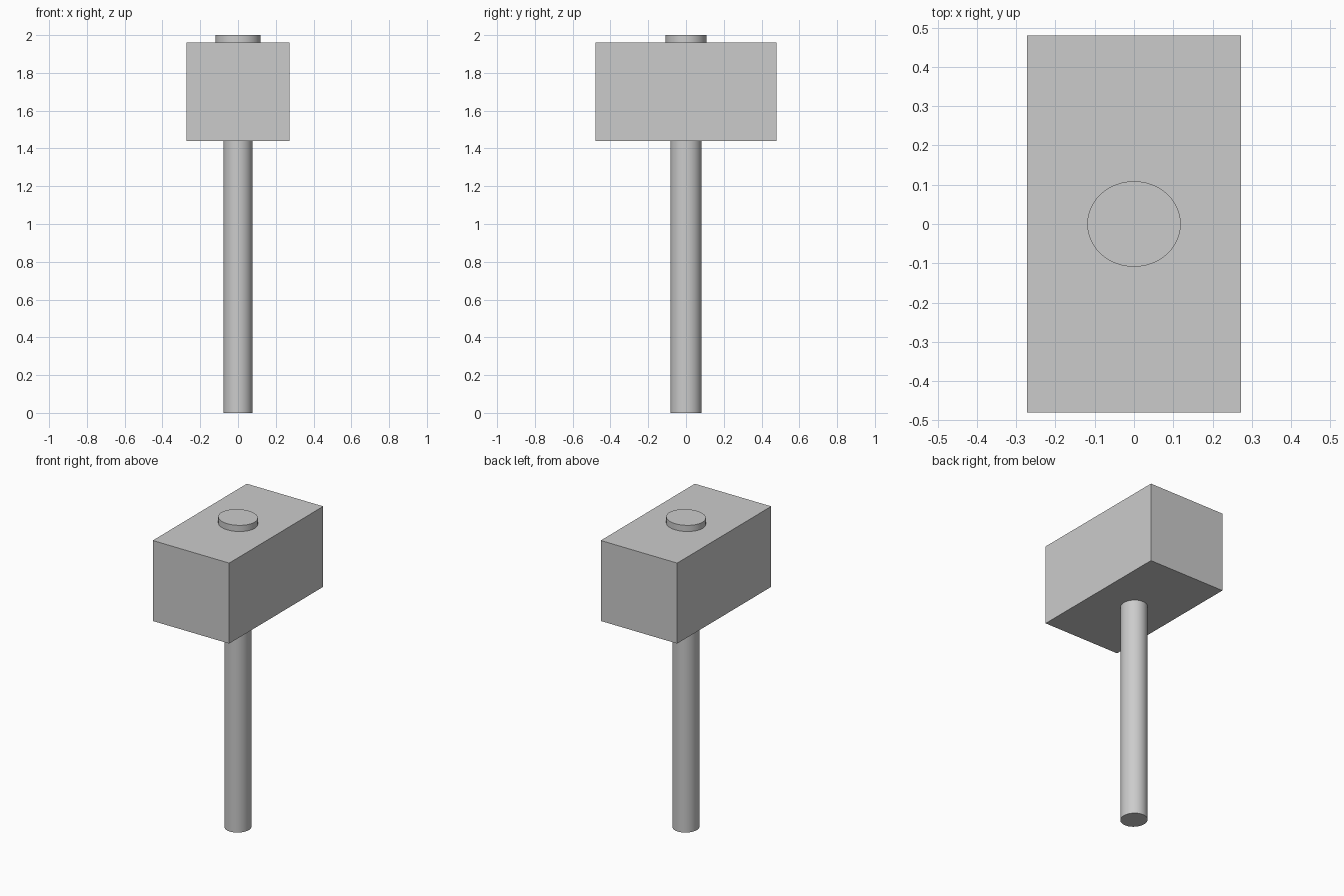
import bpy
from math import radians

if "Cube" in bpy.data.objects:
    bpy.data.objects.remove(bpy.data.objects["Cube"])


def place(name, size, z0, z1):
    """Name the active unit primitive, size it and set it between two heights."""
    obj = bpy.context.object
    obj.name = name
    obj.scale = (size[0], size[1], z1 - z0)
    obj.location = (0, 0, (z0 + z1) / 2)
    bpy.ops.object.transform_apply(location=False, rotation=False, scale=True)
    return obj


def rod(name, rx, ry, z0, z1):
    bpy.ops.mesh.primitive_cylinder_add(vertices=64, radius=1, depth=1)
    obj = place(name, (rx, ry), z0, z1)
    bpy.ops.object.shade_smooth_by_angle(angle=radians(30))
    return obj


# Block head
bpy.ops.mesh.primitive_cube_add(size=1)
place("hammer_head", (0.546, 0.96), 1.44, 1.96)

# Slightly oval handle, seated a little inside the head
rod("handle", 0.078, 0.082, 0.0, 1.46)

# Oval end cap on top of the head
rod("top_cap", 0.119, 0.109, 1.94, 2.0)
